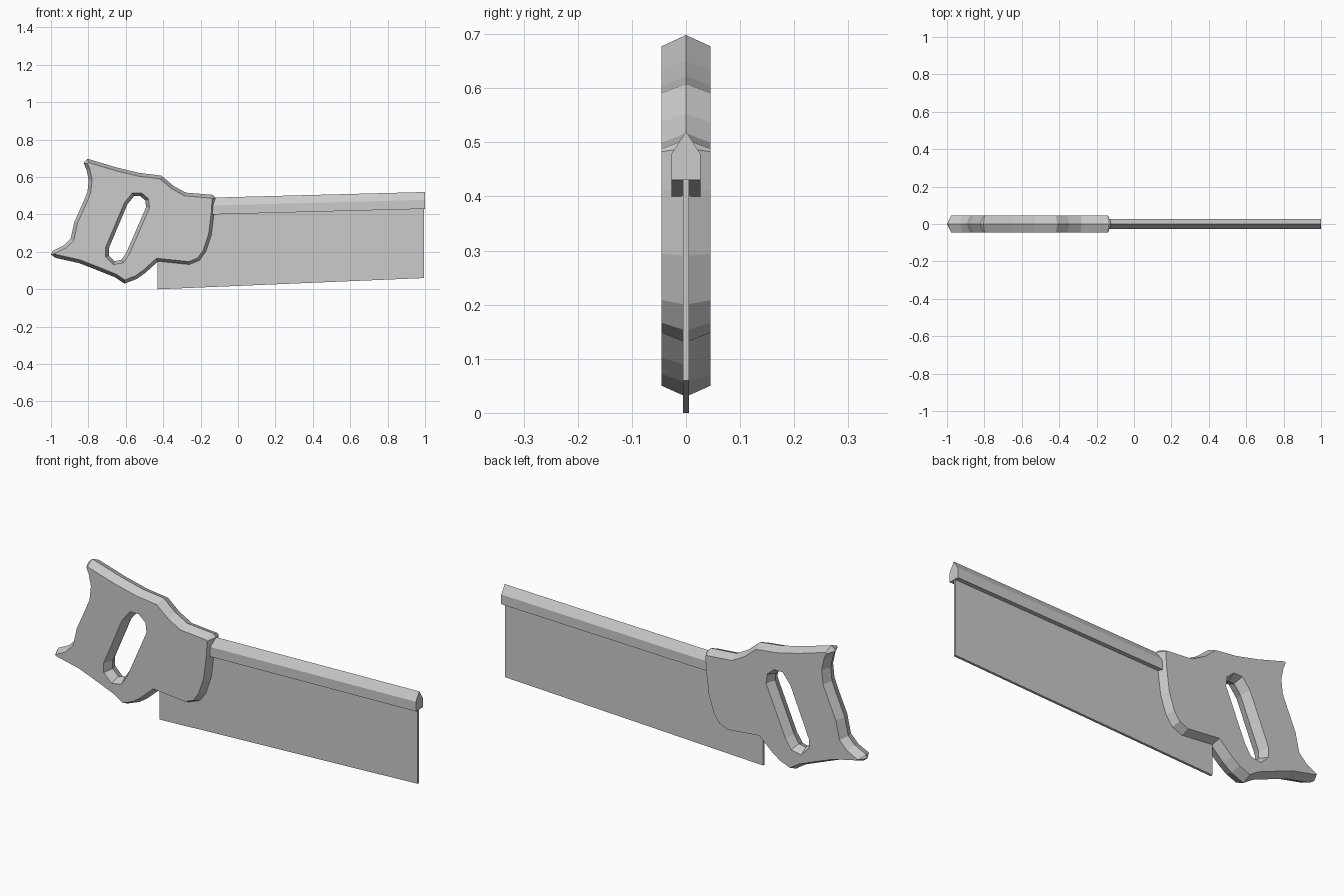
import bpy, bmesh
from mathutils import Vector
from mathutils.geometry import tessellate_polygon

cube = bpy.data.objects.get("Cube")
if cube:
    bpy.data.objects.remove(cube, do_unlink=True)

grey = bpy.data.materials.new("plain grey")
grey.use_nodes = True
colour = (0.6, 0.6, 0.6, 1)
grey.diffuse_color = colour
grey.node_tree.nodes["Principled BSDF"].inputs["Base Color"].default_value = colour


def finish(name, bm):
    bmesh.ops.recalc_face_normals(bm, faces=bm.faces)
    mesh = bpy.data.meshes.new(name)
    bm.to_mesh(mesh)
    bm.free()
    mesh.materials.append(grey)
    bpy.context.collection.objects.link(bpy.data.objects.new(name, mesh))


def inset(loop, dist):
    """Move each corner of a clockwise outline inward by dist."""
    result = []
    for i, p in enumerate(loop):
        a = (p - loop[i - 1]).normalized()
        b = (loop[(i + 1) % len(loop)] - p).normalized()
        n1, n2 = Vector((a.y, -a.x)), Vector((b.y, -b.x))
        mid = (n1 + n2).normalized()
        result.append(p + mid * dist / max(mid.dot(n1), 0.6))
    return result


def loft(bm, rings):
    """Bridge rings that have matching vertex counts."""
    for r, s in zip(rings, rings[1:]):
        for i in range(len(r)):
            j = (i + 1) % len(r)
            bm.faces.new((r[i], r[j], s[j], s[i]))


# Handle outline at the ridge, clockwise from the upper horn
outline = [Vector(p) for p in (
    (-.805, .698), (-.645, .65), (-.527, .622), (-.41, .608), (-.345, .553),
    (-.28, .517), (-.137, .505), (-.12, .49), (-.125, .41), (-.14, .29),
    (-.17, .2), (-.205, .152), (-.26, .13), (-.34, .138), (-.43, .147),
    (-.495, .088), (-.54, .056), (-.607, .03), (-.66, .065), (-.757, .104),
    (-.85, .14), (-.976, .168), (-1, .185), (-.99, .205), (-.93, .235),
    (-.895, .27), (-.875, .36), (-.83, .46), (-.805, .52), (-.798, .585),
    (-.81, .64), (-.826, .675))]
# Grip opening at the side faces, clockwise from its top
grip = [Vector(p) for p in (
    (-.564, .516), (-.516, .516), (-.479, .484), (-.473, .436), (-.58, .19),
    (-.612, .142), (-.666, .131), (-.709, .174), (-.709, .222), (-.607, .463))]

HALF, CHAMFER = 0.045, 0.018
side_outline = inset(outline, CHAMFER)
grip_ridge = inset(grip, CHAMFER)

bm = bmesh.new()


def ring(loop, y):
    return [bm.verts.new((p.x, y, p.y)) for p in loop]


outer = [ring(side_outline, -HALF), ring(outline, 0), ring(side_outline, HALF)]
inner = [ring(grip, -HALF), ring(grip_ridge, 0), ring(grip, HALF)]
loft(bm, outer)
loft(bm, inner)
flat = [[p.to_3d() for p in side_outline], [p.to_3d() for p in grip]]
triangles = tessellate_polygon(flat)
for k in (0, 2):
    verts = outer[k] + inner[k]
    for tri in triangles:
        bm.faces.new([verts[i] for i in tri])
bmesh.ops.recalc_face_normals(bm, faces=bm.faces)
bmesh.ops.dissolve_limit(bm, angle_limit=0.01, verts=bm.verts, edges=bm.edges)
finish("handle", bm)


def prism(name, ends):
    """Solid between two matching end sections."""
    bm = bmesh.new()
    rings = [[bm.verts.new(p) for p in end] for end in ends]
    loft(bm, rings)
    for r in rings:
        bm.faces.new(r)
    finish(name, bm)


# Blade, tapering toward the tip
blade = ((-.43, 0), (.995, .06), (.995, .44), (-.14, .42), (-.43, .41))
prism("blade", [[(x, y, z) for x, z in blade] for y in (-.006, .006)])


# Stiffening spine with a gabled top, sloping up to the tip
def spine_section(x, base):
    w = 0.027
    return [(x, -w, base), (x, w, base), (x, w, base + .048),
            (x, 0, base + .09), (x, -w, base + .048)]


prism("spine", [spine_section(-.14, .4), spine_section(1, .43)])
